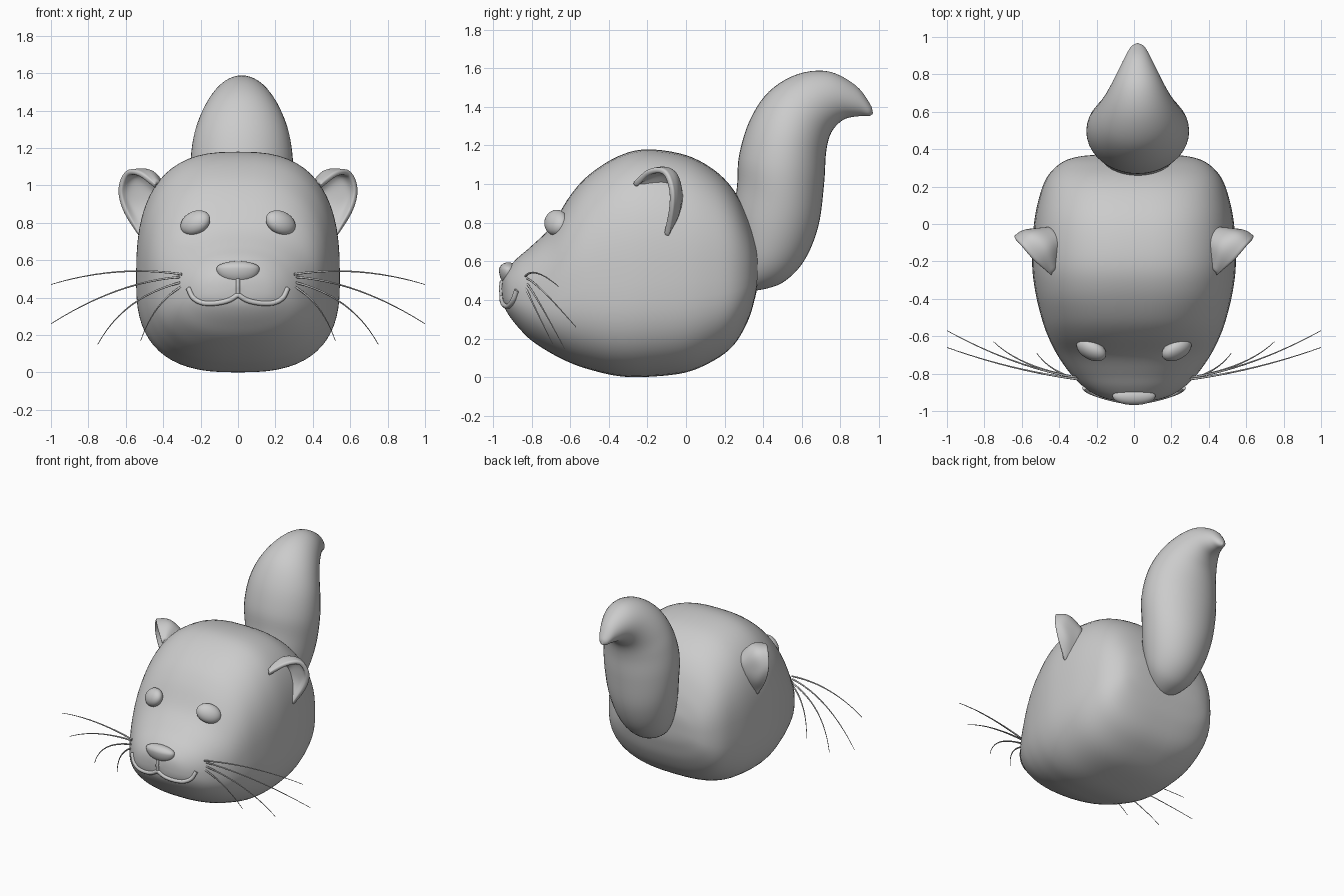
import bpy, bmesh
from math import sin, cos, pi, radians
from mathutils import Vector, Matrix
from mathutils.bvhtree import BVHTree

if "Cube" in bpy.data.objects:
    bpy.data.objects.remove(bpy.data.objects["Cube"])


def smooth_rows(rows, n):
    """Catmull-Rom interpolation of rows of numbers, n steps per span."""
    out = []
    for i in range(len(rows) - 1):
        p1, p2 = rows[i], rows[i + 1]
        p0 = rows[i - 1] if i else [2 * a - b for a, b in zip(p1, p2)]
        p3 = rows[i + 2] if i + 2 < len(rows) else [2 * b - a for a, b in zip(p1, p2)]
        for k in range(n):
            t = k / n
            out.append([b + 0.5 * t * (c - a + t * (2 * a - 5 * b + 4 * c - d + t * (3 * (b - c) + d - a)))
                        for a, b, c, d in zip(p0, p1, p2, p3)])
    return out + [list(rows[-1])]


def finish(name, bm):
    bmesh.ops.remove_doubles(bm, verts=bm.verts, dist=0.0004)
    bmesh.ops.recalc_face_normals(bm, faces=bm.faces)
    me = bpy.data.meshes.new(name)
    bm.to_mesh(me)
    bm.free()
    me.shade_smooth()
    ob = bpy.data.objects.new(name, me)
    bpy.context.collection.objects.link(ob)
    return ob


def loft(name, rings, closed=True):
    bm = bmesh.new()
    vs = [[bm.verts.new(p) for p in r] for r in rings]
    m = len(rings[0])
    for a, b in zip(vs, vs[1:]):
        for j in range(m if closed else m - 1):
            k = (j + 1) % m
            bm.faces.new((a[j], a[k], b[k], b[j]))
    return finish(name, bm)


def tube(name, pts, radius, taper=False):
    cu = bpy.data.curves.new(name, 'CURVE')
    cu.dimensions = '3D'
    cu.bevel_depth = radius
    cu.bevel_resolution = 2
    cu.use_fill_caps = True
    sp = cu.splines.new('POLY')
    sp.points.add(len(pts) - 1)
    for i, (q, p) in enumerate(zip(sp.points, pts)):
        q.co = (*p, 1)
        q.radius = 1 - 0.7 * i / (len(pts) - 1) if taper else 1
    ob = bpy.data.objects.new(name, cu)
    bpy.context.collection.objects.link(ob)
    return ob


def mirror(ob):
    ob.modifiers.new("mirror", 'MIRROR')


def spow(v, e):
    return (1 if v >= 0 else -1) * abs(v) ** e


# body: stations along y as (y, half width, top z, bottom z)
stations = [
    (-.955, 0, .46, .46), (-.945, .10, .52, .38), (-.92, .19, .565, .325), (-.87, .27, .62, .26),
    (-.80, .34, .68, .19), (-.70, .41, .78, .125), (-.60, .46, .94, .075), (-.50, .495, 1.05, .04),
    (-.35, .53, 1.145, .006), (-.20, .545, 1.18, .002), (0, .535, 1.15, .025), (.15, .505, 1.07, .09),
    (.25, .465, .965, .17), (.32, .40, .83, .29), (.355, .32, .72, .40), (.37, .20, .65, .48),
    (.372, 0, .57, .57)]
rings = []
for y, w, zt, zb in smooth_rows(stations, 5):
    zm = zb + 0.42 * (zt - zb)
    n = 2.2 + 0.5 * min(1, max(0, (y + .9) / .5))   # rounder at the muzzle
    ring = []
    for j in range(64):
        a = 2 * pi * j / 64
        s = spow(sin(a), 2 / n)
        ring.append((w * spow(cos(a), 2 / n), y, zm + s * (zt - zm if s > 0 else zm - zb)))
    rings.append(ring)
body = loft("body", rings)
bvh = BVHTree.FromPolygons([v.co for v in body.data.vertices],
                           [p.vertices for p in body.data.polygons])

# tail: front edge (y, z), back edge (y, z), half width
edges = [
    (.28, .52, .32, .46, 0), (.25, .57, .37, .45, .09), (.26, .70, .50, .49, .17),
    (.25, .85, .61, .60, .22), (.265, 1.0, .685, .78, .255), (.275, 1.15, .715, 1.0, .275),
    (.33, 1.33, .725, 1.16, .26), (.43, 1.48, .745, 1.25, .22), (.58, 1.57, .78, 1.305, .17),
    (.74, 1.583, .83, 1.34, .12), (.88, 1.51, .90, 1.352, .07), (.953, 1.415, .945, 1.352, .035),
    (.968, 1.37, .966, 1.362, 0)]
rings = []
for ya, za, yb, zb, w in smooth_rows(edges, 5):
    ring = []
    for j in range(40):
        a = 2 * pi * j / 40
        t = 0.5 + 0.5 * cos(a)
        ring.append((.02 + w * sin(a), yb + (ya - yb) * t, zb + (za - zb) * t))
    rings.append(ring)
loft("tail", rings)

# ears: cupped shell from the free rim, over a bulging back, into the head
rim = [(.44, -.27, .99), (.53, -.20, 1.06), (.60, -.12, 1.065), (.635, -.08, .98), (.61, -.08, .87), (.53, -.10, .73)]
back = [(.43, -.25, 1.01), (.47, -.13, 1.07), (.54, -.06, 1.05), (.58, -.045, .96), (.56, -.05, .86), (.50, -.10, .74)]
base = [(.40, -.23, .96), (.40, -.10, 1.0), (.43, -.04, .97), (.45, -.03, .92), (.47, -.05, .84), (.47, -.10, .74)]
rows = [smooth_rows(c, 5) for c in (rim, back, base)]
cols = [smooth_rows([r[i] for r in rows], 5) for i in range(len(rows[0]))]
ear = loft("ears", cols, closed=False)
mirror(ear)
so = ear.modifiers.new("thickness", 'SOLIDIFY')
so.thickness = 0.03
so.offset = 0
sub = ear.modifiers.new("round", 'SUBSURF')
sub.levels = sub.render_levels = 1

# eyes
bm = bmesh.new()
rot = Matrix.Rotation(radians(25), 4, 'Z') @ Matrix.Rotation(radians(20), 4, 'Y') @ Matrix.Rotation(radians(-25), 4, 'X')
bmesh.ops.create_uvsphere(bm, u_segments=32, v_segments=16, radius=1,
                          matrix=Matrix.Translation((.228, -.672, .80)) @ rot @ Matrix.Diagonal((.088, .05, .066, 1)))
mirror(finish("eyes", bm))

# nose: ball with a flattened top
bm = bmesh.new()
bmesh.ops.create_uvsphere(bm, u_segments=32, v_segments=16, radius=1)
for v in bm.verts:
    x, y, z = v.co
    v.co = (x * .115, -.92 + y * .048, .555 + z * (.04 if z > 0 else .078))
finish("nose", bm)


# mouth: lines laid on the muzzle
def on_body(x, z):
    hit = bvh.ray_cast(Vector((x, -2, z)), Vector((0, 1, 0)))[0]
    return (x, hit.y - .003 if hit else -.85, z)


lip = [(0, .415), (.05, .385), (.12, .37), (.19, .372), (.24, .40), (.265, .45)]
half = smooth_rows(lip, 5)
tube("mouth", [on_body(-x, z) for x, z in reversed(half)] + [on_body(x, z) for x, z in half[1:]], .014)
tube("lip_line", [on_body(0, .50 - .01 * i) for i in range(10)], .011)

# whiskers: root, middle, end
whiskers = [
    [(.30, -.83, .525), (.65, -.765, .537), (1.0, -.66, .47)],
    [(.31, -.82, .51), (.65, -.73, .435), (1.0, -.57, .26)],
    [(.31, -.82, .48), (.57, -.745, .36), (.75, -.63, .15)],
    [(.30, -.83, .46), (.43, -.775, .345), (.52, -.69, .17)]]
for side in (-1, 1):
    for i, (a, b, c) in enumerate(whiskers):
        pts = []
        for k in range(13):
            t = k / 12
            p = (Vector(a) * (1 - t) * (1 - 2 * t) + Vector(b) * 4 * t * (1 - t) + Vector(c) * t * (2 * t - 1))
            pts.append((side * p.x, p.y, p.z))
        tube(f"whisker_{'left' if side < 0 else 'right'}_{i + 1}", pts, .006, taper=True)
